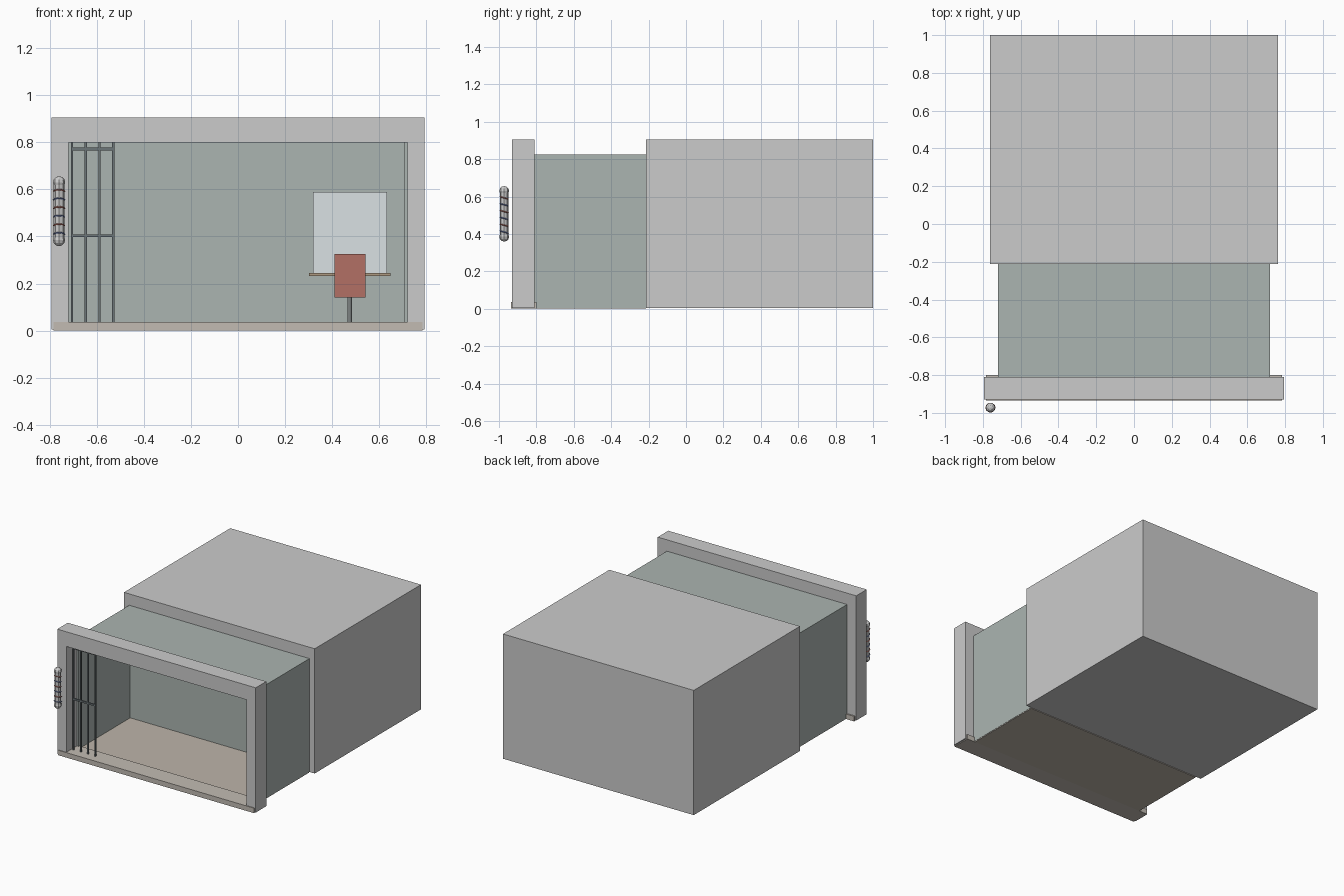
import bpy, bmesh
from math import radians
from mathutils import Matrix

if "Cube" in bpy.data.objects:
    bpy.data.objects.remove(bpy.data.objects["Cube"])


def mat(name, r, g, b):
    m = bpy.data.materials.new(name)
    m.diffuse_color = (r, g, b, 1)
    m.use_nodes = True
    m.node_tree.nodes["Principled BSDF"].inputs["Base Color"].default_value = m.diffuse_color
    return m


GREEN = mat("wall_green", .41, .46, .44)
WOOD = mat("floor_wood", .51, .46, .40)
STONE = mat("sill_stone", .54, .50, .45)
IRON = mat("dark_iron", .15, .18, .19)
GLASS = mat("mirror_glass", .70, .75, .77)
BROWN = mat("shelf_wood", .42, .32, .22)
RED = mat("red", .45, .16, .13)
BLUE = mat("blue", .15, .20, .42)
STEEL = mat("steel", .35, .38, .38)


def make(name, bm, m=None):
    bmesh.ops.recalc_face_normals(bm, faces=bm.faces)
    me = bpy.data.meshes.new(name)
    bm.to_mesh(me)
    bm.free()
    ob = bpy.data.objects.new(name, me)
    bpy.context.collection.objects.link(ob)
    if m:
        me.materials.append(m)
    return ob


def box(name, x, y, z, m=None):
    bm = bmesh.new()
    size = [b - a for a, b in (x, y, z)]
    mid = [(a + b) / 2 for a, b in (x, y, z)]
    bmesh.ops.create_cube(bm, size=1, matrix=Matrix.Translation(mid) @ Matrix.Diagonal((*size, 1)))
    return make(name, bm, m)


def cyl(name, x, y, z0, z1, r, sides, m=None):
    bm = bmesh.new()
    bmesh.ops.create_cone(bm, cap_ends=True, segments=sides, radius1=r, radius2=r,
                          depth=z1 - z0, matrix=Matrix.Translation((x, y, (z0 + z1) / 2)))
    return make(name, bm, m)


def arch(name, w, h, z0, inner_w, inner_h, y0, y1, m=None):
    # doorway-shaped profile pushed along y
    pts = [(-w, z0), (-w, h), (w, h), (w, z0),
           (inner_w, z0), (inner_w, inner_h), (-inner_w, inner_h), (-inner_w, z0)]
    bm = bmesh.new()
    f = bm.faces.new([bm.verts.new((x, y0, z)) for x, z in pts])
    ext = bmesh.ops.extrude_face_region(bm, geom=[f])["geom"]
    bmesh.ops.translate(bm, vec=(0, y1 - y0, 0),
                        verts=[v for v in ext if isinstance(v, bmesh.types.BMVert)])
    return make(name, bm, m)


# building volumes
box("rear_building", (-.762, .762), (-.213, 1), (.005, .906))
arch("front_frame", .793, .906, .005, .72, .80, -.93, -.81)
arch("room_walls_and_ceiling", .72, .824, .005, .706, .802, -.81, -.213, GREEN)
box("back_wall", (-.706, .706), (-.222, -.213), (.018, .802), GREEN)
box("floor", (-.718, .718), (-.81, -.213), (0, .018), WOOD)
box("sill", (-.783, .783), (-.935, -.80), (0, .036), STONE)

# folding security gate, drawn open on the left
for i in range(4):
    x = -.705 + i * .0583
    box(f"gate_bar_{i + 1}", (x - .005, x + .005), (-.875, -.865), (.036, .80), IRON)
for i, z in enumerate((.403, .772)):
    box(f"gate_rail_{i + 1}", (-.705, -.53), (-.876, -.864), (z - .006, z + .006), IRON)

# mirror and shelf on the back wall
box("mirror", (.318, .633), (-.232, -.222), (.245, .588), GLASS)
box("shelf", (.302, .648), (-.29, -.222), (.232, .245), BROWN)

# chair facing the mirror
box("chair_seat", (.409, .541), (-.465, -.335), (.14, .17), RED)
box("chair_back", (.409, .541), (-.465, -.44), (.17, .326), RED)
cyl("chair_post", .475, -.40, .025, .14, .01, 8, STEEL)
cyl("chair_base", .475, -.40, .018, .027, .05, 12, STEEL)

# striped pole: shaft, rounded ends, tilted bands
PX, PY = -.76, -.972
cyl("pole_shaft", PX, PY, .385, .63, .023, 8)
for name, z in (("pole_bottom_cap", .385), ("pole_top_cap", .63)):
    bm = bmesh.new()
    bmesh.ops.create_uvsphere(bm, u_segments=8, v_segments=6, radius=.026,
                              matrix=Matrix.Translation((PX, PY, z)))
    make(name, bm)
for i in range(6):
    bpy.ops.mesh.primitive_torus_add(major_segments=10, minor_segments=4, major_radius=.0235,
                                     minor_radius=.0035, location=(PX, PY, .41 + i * .0365),
                                     rotation=(radians(-15), 0, 0))
    band = bpy.context.object
    band.name = f"pole_band_{i + 1}"
    band.data.materials.append(RED if i % 2 else BLUE)
